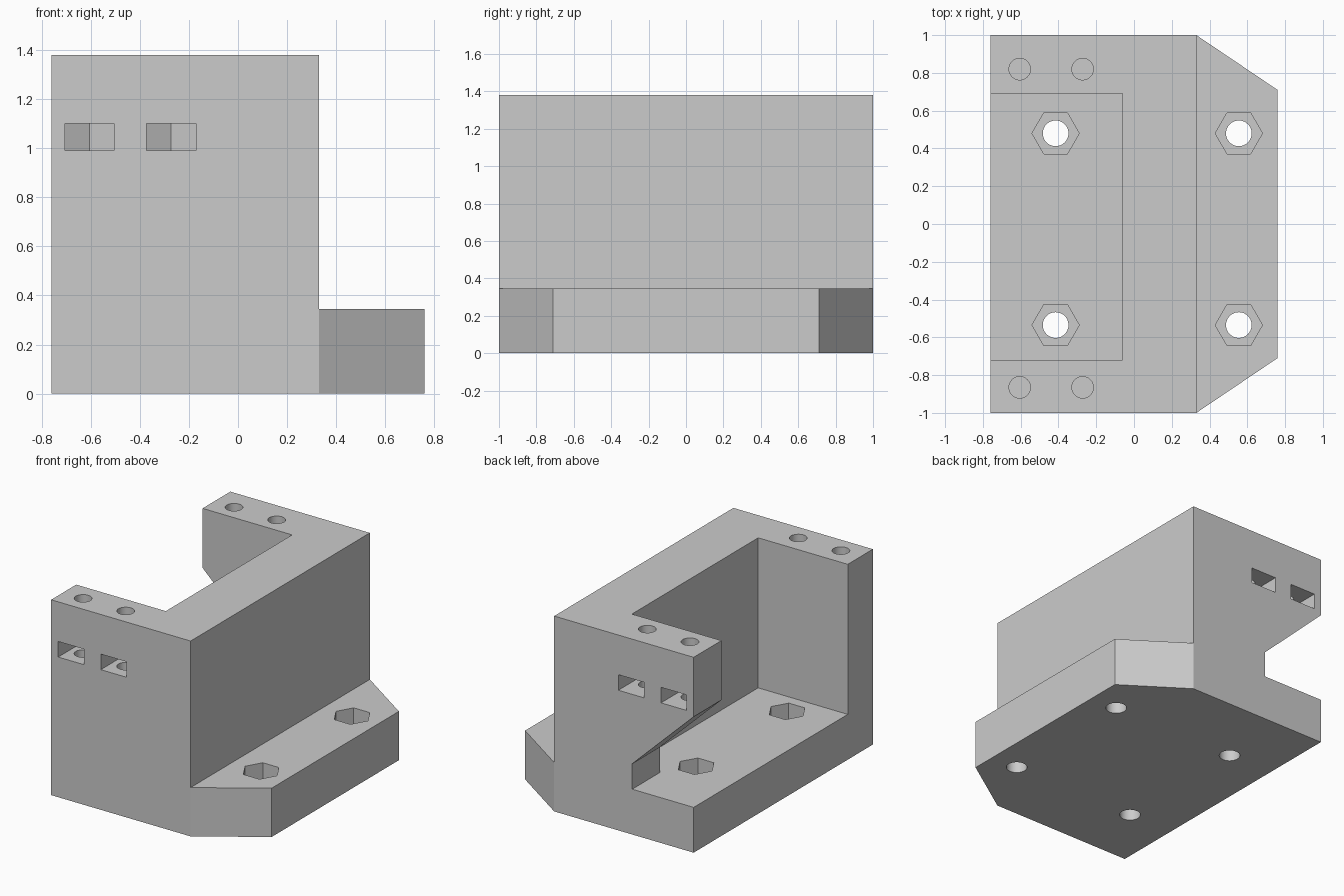
import bpy, bmesh
from math import cos, sin, pi

if "Cube" in bpy.data.objects:
    bpy.data.objects.remove(bpy.data.objects["Cube"], do_unlink=True)

grey = bpy.data.materials.new("light_grey")
grey.use_nodes = True
grey.diffuse_color = (0.6, 0.6, 0.6, 1)
grey.node_tree.nodes["Principled BSDF"].inputs["Base Color"].default_value = (0.6, 0.6, 0.6, 1)


def prism(name, profile, low, high, axis="z"):
    """Extrude a profile along z (profile is x, y) or along y (profile is x, z)."""
    def place(p, t):
        return (p[0], p[1], t) if axis == "z" else (p[0], t, p[1])
    bm = bmesh.new()
    rings = [[bm.verts.new(place(p, t)) for p in profile] for t in (low, high)]
    for ring in rings:
        bm.faces.new(ring)
    n = len(profile)
    for i in range(n):
        j = (i + 1) % n
        bm.faces.new((rings[0][i], rings[0][j], rings[1][j], rings[1][i]))
    bmesh.ops.recalc_face_normals(bm, faces=bm.faces)
    mesh = bpy.data.meshes.new(name)
    bm.to_mesh(mesh)
    bm.free()
    mesh.materials.append(grey)
    obj = bpy.data.objects.new(name, mesh)
    bpy.context.collection.objects.link(obj)
    return obj


def rect(x0, x1, y0, y1):
    return [(x0, y0), (x1, y0), (x1, y1), (x0, y1)]


def ngon(x, y, r, sides):
    return [(x + r * cos(2 * pi * i / sides), y + r * sin(2 * pi * i / sides))
            for i in range(sides)]


LEFT, STEP, RIGHT = -0.76, 0.33, 0.76
TOP, PLATE, FLOOR = 1.38, 0.345, 0.32

# Solid block with the chamfered footprint
bracket = prism("motor_bracket", [(LEFT, -1), (STEP, -1), (RIGHT, -0.71),
                                  (RIGHT, 0.71), (STEP, 1), (LEFT, 1)], 0, TOP)
cutters = []


def cut(*args, **kwargs):
    cutters.append(prism(*args, **kwargs))


# Step above the mounting flange, and the open pocket
cut("flange_cutter", rect(STEP, 1, -1.2, 1.2), PLATE, 1.6)
cut("pocket_cutter", rect(-1, -0.06, -0.72, 0.69), FLOOR, 1.6)

# Sloped opening through the rear wall
cut("rear_opening_cutter", [(-1, FLOOR), (-0.28, FLOOR), (-0.28, 0.5),
                            (LEFT, 0.96), (-1, 1.187)], 0.5, 1.2, axis="y")

# Four mounting holes with hexagonal recesses
for x in (-0.415, 0.555):
    for y in (-0.535, 0.48):
        cut("bolt_hole_cutter", ngon(x, y, 0.068, 40), -0.1, 0.5)
        cut("bolt_recess_cutter", ngon(x, y, 0.125, 6), 0.15, 0.6)

# Screw holes in the wall tops, each crossing a pointed nut slot
for x in (-0.605, -0.272):
    for y, side in ((-0.865, -1), (0.82, 1)):
        cut("screw_hole_cutter", ngon(x, y, 0.057, 40), 0.88, 1.6)
        cut("nut_slot_cutter", [(x - 0.1, side * 1.2), (x + 0.1, side * 1.2),
                                (x + 0.1, y - side * 0.058), (x, y - side * 0.115),
                                (x - 0.1, y - side * 0.058)], 0.99, 1.1)

# Apply all cuts
bpy.ops.object.select_all(action="DESELECT")
bpy.context.view_layer.objects.active = bracket
bracket.select_set(True)
for cutter in cutters:
    cutter.hide_render = True
    mod = bracket.modifiers.new("cut", "BOOLEAN")
    mod.operation = "DIFFERENCE"
    mod.solver = "EXACT"
    mod.object = cutter
    bpy.ops.object.modifier_apply(modifier=mod.name)
    bpy.data.objects.remove(cutter, do_unlink=True)

bpy.ops.object.shade_smooth_by_angle(angle=pi / 6)
